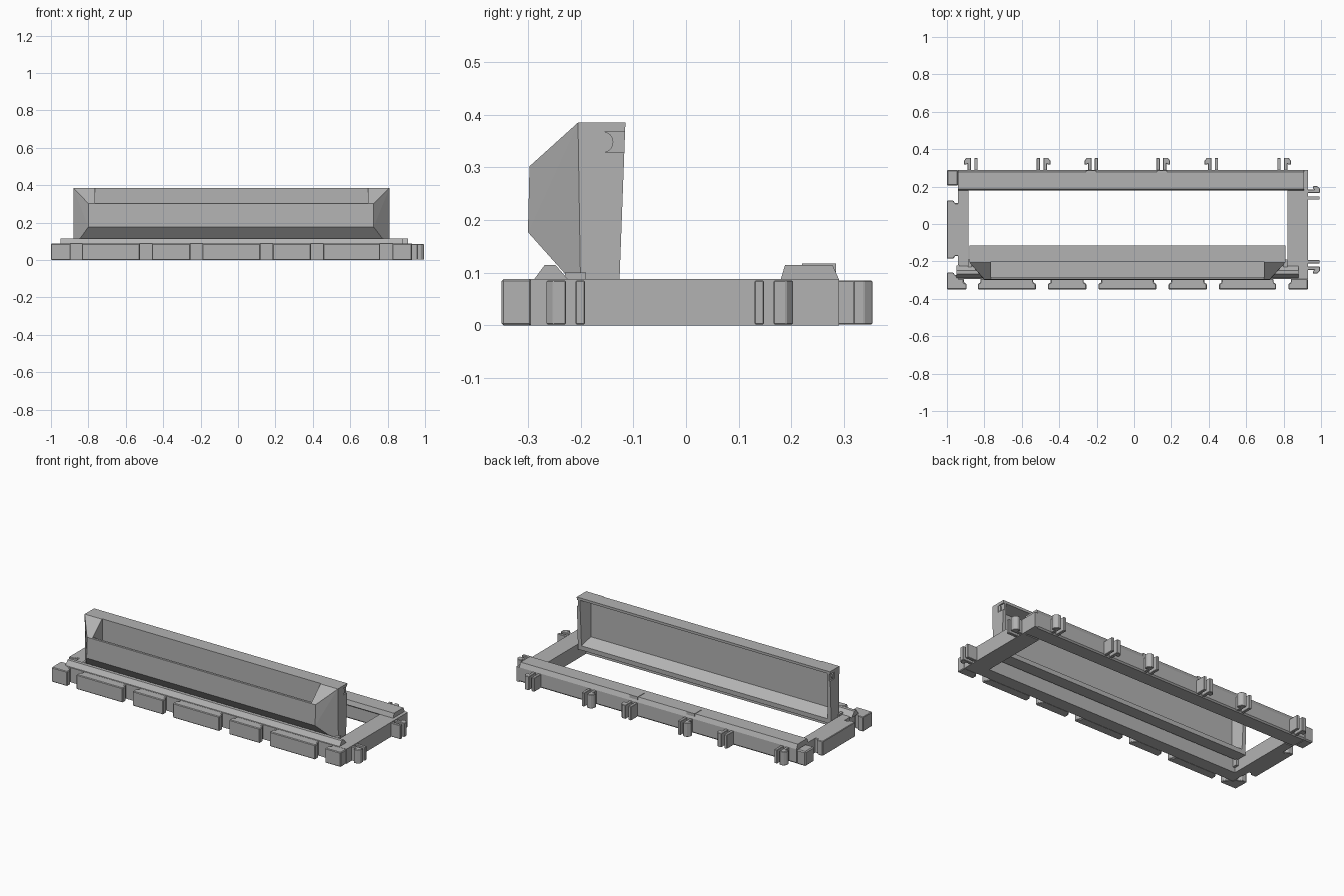
import bpy, bmesh, math
from mathutils import Vector

if "Cube" in bpy.data.objects:
    bpy.data.objects.remove(bpy.data.objects["Cube"])

grey = bpy.data.materials.new("plain grey")
grey.diffuse_color = (0.45, 0.45, 0.45, 1)
grey.use_nodes = True
grey.node_tree.nodes["Principled BSDF"].inputs["Base Color"].default_value = grey.diffuse_color


def finish(bm, name):
    bmesh.ops.recalc_face_normals(bm, faces=bm.faces)
    me = bpy.data.meshes.new(name)
    bm.to_mesh(me)
    bm.free()
    me.materials.append(grey)
    ob = bpy.data.objects.new(name, me)
    bpy.context.collection.objects.link(ob)
    return ob


def prism(name, pts, lo, hi, axis="z", bevel=0):
    """Extrude a profile: (x, y) along z, or (y, z) along x."""
    bm = bmesh.new()
    place = (lambda a, b, t: (a, b, t)) if axis == "z" else (lambda a, b, t: (t, a, b))
    n = len(pts)
    low = [bm.verts.new(place(a, b, lo)) for a, b in pts]
    high = [bm.verts.new(place(a, b, hi)) for a, b in pts]
    bm.faces.new(low)
    bm.faces.new(high)
    for i in range(n):
        j = (i + 1) % n
        bm.faces.new((low[i], low[j], high[j], high[i]))
    ob = finish(bm, name)
    if bevel:
        m = ob.modifiers.new("edge", "BEVEL")
        m.width, m.segments = bevel, 1
    return ob


def box(name, x0, x1, y0, y1, z0, z1, bevel=0):
    return prism(name, [(x0, y0), (x1, y0), (x1, y1), (x0, y1)], z0, z1, bevel=bevel)


def hull(name, pts):
    bm = bmesh.new()
    for p in pts:
        bm.verts.new(p)
    bmesh.ops.convex_hull(bm, input=bm.verts)
    bmesh.ops.dissolve_limit(bm, angle_limit=0.01, verts=bm.verts, edges=bm.edges)
    return finish(bm, name)


def disc(name, x0, x1, y, z, r):
    ring = [(y + r * math.cos(i * math.pi / 16), z + r * math.sin(i * math.pi / 16)) for i in range(32)]
    return prism(name, ring, x0, x1, "x")


def cut(target, cutter):
    cutter.hide_render = True
    m = target.modifiers.new("cut", "BOOLEAN")
    m.operation, m.solver, m.object = "DIFFERENCE", "EXACT", cutter
    bpy.context.view_layer.objects.active = target
    bpy.ops.object.modifier_apply(modifier=m.name)
    bpy.data.objects.remove(cutter)


H = 0.088  # frame height

# Base frame bars
box("front_bar", -0.935, 0.93, -0.295, -0.22, 0, H)
box("left_bar", -0.94, -0.885, -0.22, 0.19, 0, H)
box("right_bar", 0.82, 0.93, -0.22, 0.19, 0, H)
prism("back_bar", [(0.19, 0.008), (0.198, 0), (0.282, 0), (0.29, 0.008), (0.29, H), (0.278, 0.115),
                   (0.188, 0.115), (0.18, H), (0.19, 0.08)], -0.94, 0.91, "x")
box("back_left_corner", -1, -0.94, 0.205, 0.29, 0, H, 0.006)
box("back_right_corner", 0.91, 0.93, 0.19, 0.29, 0, H)
prism("front_ridge", [(-0.29, 0.085), (-0.268, 0.115), (-0.248, 0.115), (-0.222, 0.085)], -0.95, 0.88, "x")

# Front blocks, undercut at the back so the gaps form T slots
edges = [(-1, -0.895), (-0.835, -0.525), (-0.46, -0.255), (-0.19, 0.12), (0.185, 0.39), (0.455, 0.76), (0.825, 0.93)]
for i, (a, b) in enumerate(edges):
    u = a if i == 0 else a + 0.014
    v = b if i == 6 else b - 0.014
    prism(f"front_block_{i}", [(a, -0.35), (b, -0.35), (b, -0.32), (v, -0.313), (v, -0.293),
                               (u, -0.293), (u, -0.313), (a, -0.32)], 0, H, bevel=0.004)

# Left blocks with the same undercut
for i, (a, b) in enumerate([(-0.32, -0.26), (-0.185, 0.125)]):
    u = a if i == 0 else a + 0.014
    v = b - 0.014
    prism(f"left_block_{i}", [(-1, a), (-1, b), (-0.965, b), (-0.957, v), (-0.935, v),
                              (-0.935, u), (-0.957, u), (-0.965, a)], 0, H, bevel=0.003)


# Clip pegs: one plain prong and one hooked prong
def peg(name, centre, base, side, along_y):
    prong = [(-0.012, 0), (-0.03, 0), (-0.03, 0.065), (-0.012, 0.065)]
    hook = [(0.006, 0), (0.024, 0), (0.024, 0.035), (0.03, 0.03), (0.043, 0.03), (0.043, 0.05), (0.03, 0.066), (0.006, 0.066)]
    for part, pts in (("prong", prong), ("hook", hook)):
        out = []
        for a, d in pts:
            s = centre + side * a
            out.append((s, base + d) if along_y else (base + d, s))
        prism(f"{name}_{part}", out, 0.002, 0.085, bevel=0.002)


for i, (c, s) in enumerate([(-0.866, -1), (-0.49, 1), (-0.222, -1), (0.15, 1), (0.42, -1), (0.796, 1)]):
    peg(f"back_peg_{i}", c, 0.288, s, True)
for i, (c, s) in enumerate([(0.16, 1), (-0.222, -1)]):
    peg(f"right_peg_{i}", c, 0.928, s, False)

# Catch plates on the back bar
for i, c in enumerate((-0.23, 0.15)):
    box(f"back_catch_{i}", c - 0.027, c + 0.027, 0.22, 0.285, 0.1, 0.118)

# Raised bin: tapered front, pocket open at the top, dished back
L, R = -0.88, 0.81
pts = [(x, y, z) for x in (L, R) for y, z in
       ((-0.115, 0.385), (-0.205, 0.385), (-0.2, 0.065), (-0.127, 0.065))]
pts += [(x, y, z) for x in (-0.80, 0.725) for y, z in ((-0.3, 0.177), (-0.297, 0.302))]
bin_body = hull("bin", pts)
cut(bin_body, box("pocket_cutter", -0.765, 0.695, -0.283, -0.2, 0.2, 0.42))
cut(bin_body, box("opening_cutter", -0.765, 0.695, -0.33, -0.2, 0.304, 0.42))
dish = [(x, -0.1, z) for x in (L + 0.015, R - 0.015) for z in (0.075, 0.373)]
dish += [(x, -0.185, z) for x in (L + 0.045, R - 0.045) for z in (0.13, 0.355)]
cut(bin_body, hull("dish_cutter", dish))

# Pivot slots and knobs on the bin ends
for side, x in (("left", L), ("right", R)):
    s = -1 if x < 0 else 1
    lo, hi = sorted((x - s * 0.008, x + s * 0.02))
    cut(bin_body, box("slot_cutter", lo, hi, -0.158, -0.1, 0.328, 0.368))
    lo, hi = sorted((x - s * 0.012, x - s * 0.001))
    disc(f"{side}_pivot", lo, hi, -0.158, 0.348, 0.02)

# Hinge tabs joining bin and side bars
box("left_hinge", -0.887, -0.87, -0.23, -0.19, 0.03, 0.1)
box("right_hinge", 0.80, 0.822, -0.23, -0.19, 0.03, 0.1)
